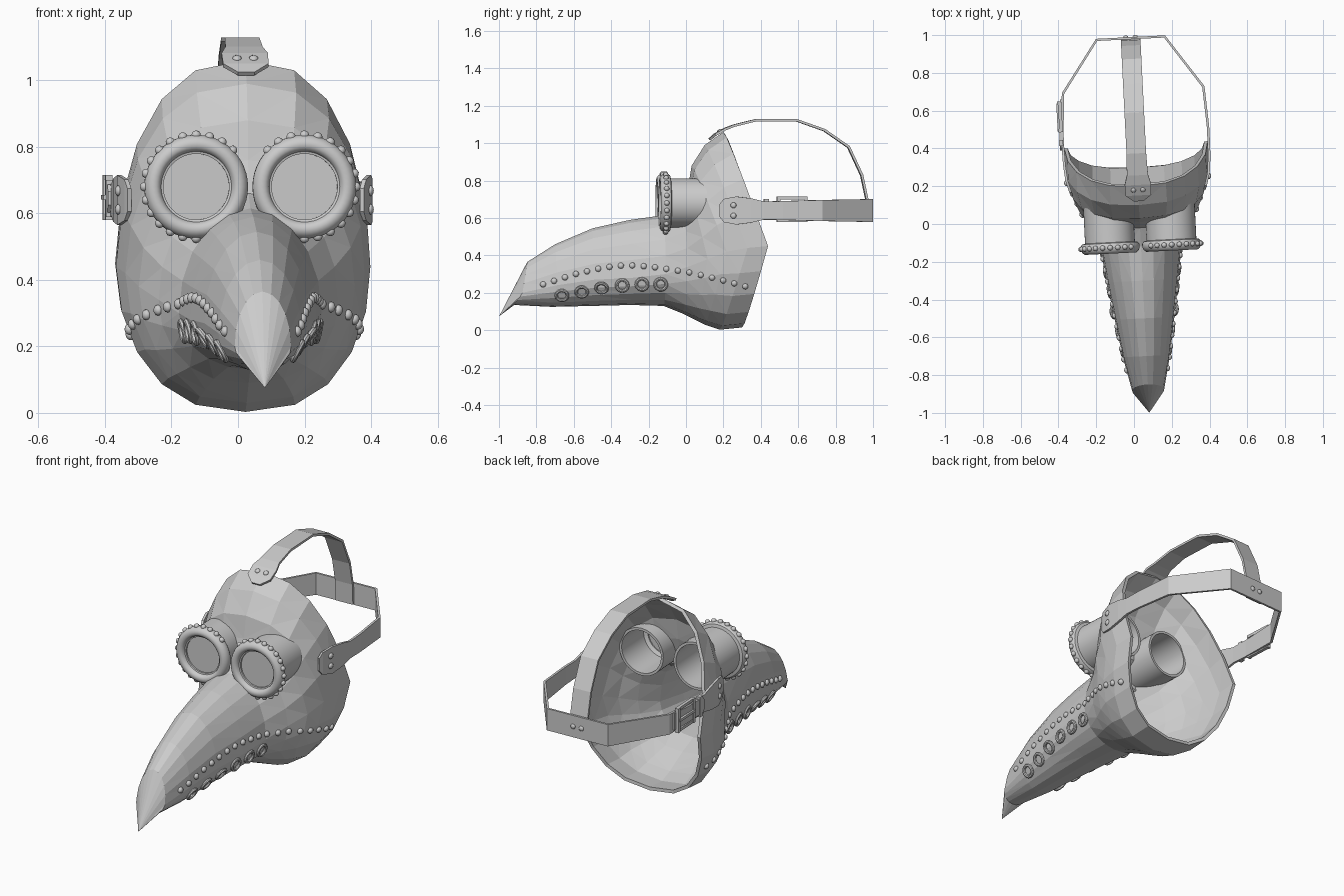
import bpy, bmesh, math
from mathutils import Matrix, Vector
from mathutils.bvhtree import BVHTree

if "Cube" in bpy.data.objects:
    bpy.data.objects.remove(bpy.data.objects["Cube"])

def finish(bm, name, smooth=False, fix=True):
    if fix:
        bmesh.ops.recalc_face_normals(bm, faces=bm.faces[:])
    me = bpy.data.meshes.new(name)
    bm.to_mesh(me)
    bm.free()
    ob = bpy.data.objects.new(name, me)
    bpy.context.collection.objects.link(ob)
    bpy.ops.object.select_all(action='DESELECT')
    ob.select_set(True)
    bpy.context.view_layer.objects.active = ob
    if smooth:
        bpy.ops.object.shade_smooth_by_angle(angle=math.radians(40))
    return ob

def lathe(bm, profile, seg, mat):
    """Spin a closed (radius, height) profile round the local z axis."""
    rings = []
    for i in range(seg):
        a = 2 * math.pi * i / seg
        rings.append([bm.verts.new(mat @ Vector((r * math.cos(a), r * math.sin(a), h))) for r, h in profile])
    n = len(profile)
    for i in range(seg):
        a, b = rings[i], rings[(i + 1) % seg]
        for k in range(n):
            bm.faces.new((a[k], b[k], b[(k + 1) % n], a[(k + 1) % n]))

def bead(bm, pos, normal, r, flat=0.8):
    m = Matrix.Translation(pos) @ Vector(normal).to_track_quat('Z', 'Y').to_matrix().to_4x4()
    bmesh.ops.create_icosphere(bm, subdivisions=2, radius=r, matrix=m @ Matrix.Diagonal((1, 1, flat, 1)))

def box(bm, centre, size):
    bmesh.ops.create_cube(bm, size=1, matrix=Matrix.Translation(centre) @ Matrix.Diagonal((*size, 1)))

def strap(name, path, side, thickness=0.013):
    """Leather band along (point, half width) pairs, widened along the side axis."""
    bm = bmesh.new()
    side = Vector(side)
    rows = [(bm.verts.new(Vector(p) - side * w), bm.verts.new(Vector(p) + side * w)) for p, w in path]
    for a, b in zip(rows, rows[1:]):
        bm.faces.new((a[0], a[1], b[1], b[0]))
    ob = finish(bm, name)
    mod = ob.modifiers.new("thickness", 'SOLIDIFY')
    mod.thickness, mod.offset = thickness, 0

def on_path(pts, n):
    """n evenly spaced points along a polyline."""
    pts = [Vector(p) for p in pts]
    lens = [(b - a).length for a, b in zip(pts, pts[1:])]
    out = []
    for i in range(n):
        d, k = sum(lens) * i / (n - 1), 0
        while k < len(lens) - 1 and d > lens[k]:
            d -= lens[k]
            k += 1
        out.append(pts[k].lerp(pts[k + 1], min(1, d / lens[k])))
    return out

# Mask shell: rings from beak to rim, each (top y,z), (bottom y,z), (side y,z, half width)
RINGS = [
    ((-.85, .365), (-.92, .135), (-.88, .20, .085)),
    ((-.70, .460), (-.72, .125), (-.70, .24, .125)),
    ((-.50, .545), (-.50, .130), (-.50, .27, .158)),
    ((-.30, .590), (-.30, .135), (-.30, .28, .190)),
    ((-.12, .615), (-.12, .130), (-.12, .30, .215)),
    ((-.02, .660), (-.02, .090), (.00, .34, .270)),
    ((.01, .760), (.05, .055), (.10, .38, .325)),
    ((.03, .880), (.10, .030), (.20, .42, .360)),
    ((.10, .990), (.18, .003), (.31, .44, .383)),
    ((.20, 1.060), (.30, .015), (.42, .45, .380)),
]
SEG = 20
bm = bmesh.new()
tip = bm.verts.new((0, -1, .075))
loops = []
for i, (T, B, S) in enumerate(RINGS):
    power = 1.0 if i < 5 else 0.8
    loop = []
    for j in range(SEG):
        t = 2 * math.pi * j / SEG
        s, c = math.sin(t), math.cos(t)
        end = T if c > 0 else B
        x = math.copysign(abs(s) ** power, s) * S[2] if abs(s) > 1e-6 else 0
        loop.append(bm.verts.new((x, S[0] + (end[0] - S[0]) * abs(c), S[1] + (end[1] - S[1]) * abs(c))))
    loops.append(loop)
for j in range(SEG):
    k = (j + 1) % SEG
    bm.faces.new((tip, loops[0][k], loops[0][j]))
    for a, b in zip(loops, loops[1:]):
        bm.faces.new((a[j], a[k], b[k], b[j]))
bmesh.ops.triangulate(bm, faces=bm.faces[:])
tree = BVHTree.FromBMesh(bm)
shell = finish(bm, "mask_shell", fix=False)
mod = shell.modifiers.new("thickness", 'SOLIDIFY')
mod.thickness, mod.offset = 0.018, -1
bpy.ops.object.modifier_apply(modifier=mod.name)

# Eye holes cut through the shell
EX, EZ = 0.163, 0.68
bm = bmesh.new()
for s in (-1, 1):
    bmesh.ops.create_cone(bm, cap_ends=True, segments=40, radius1=.124, radius2=.124, depth=.36,
                          matrix=Matrix.Translation((s * EX, .08, EZ)) @ Matrix.Rotation(math.pi / 2, 4, 'X'))
cutter = finish(bm, "eye_hole_cutter")
cutter.hide_render = True
bpy.context.view_layer.objects.active = shell
mod = shell.modifiers.new("eye_holes", 'BOOLEAN')
mod.operation, mod.solver, mod.object = 'DIFFERENCE', 'EXACT', cutter
bpy.ops.object.modifier_apply(modifier=mod.name)
bpy.data.objects.remove(cutter)

# Goggles: tube with rolled rim, lens and studs round the edge
GOGGLE = [(.132, -.12), (.132, .09), (.148, .094), (.156, .106), (.156, .124), (.149, .139), (.136, .149),
          (.121, .149), (.110, .141), (.106, .128), (.099, .126), (.099, .100), (.118, .09), (.118, -.12)]
for s, label in ((-1, "left"), (1, "right")):
    m = Matrix.Translation((s * EX, 0, EZ)) @ Matrix.Rotation(math.pi / 2, 4, 'X')
    bm = bmesh.new()
    lathe(bm, GOGGLE, 48, m)
    finish(bm, label + "_goggle", True)
    bm = bmesh.new()
    bmesh.ops.create_cone(bm, cap_ends=True, segments=48, radius1=.102, radius2=.102, depth=.01,
                          matrix=m @ Matrix.Translation((0, 0, .112)))
    finish(bm, label + "_lens")
    bm = bmesh.new()
    for i in range(24):
        a = 2 * math.pi * i / 24
        d = Vector((s * math.cos(a), 0, math.sin(a)))
        if d.x * s > -0.8:
            bead(bm, Vector((s * EX, -.118, EZ)) + d * .155, d, .0145, 1)
    finish(bm, label + "_goggle_studs", True)

# Beads and breathing eyelets, set on the shell on both sides
SEAM = [(-.77, .245), (-.6, .30), (-.45, .335), (-.33, .348), (-.2, .34), (0, .31), (.15, .275), (.3, .235)]
EYELETS = [(-.67, .187), (-.565, .206), (-.46, .227), (-.35, .24), (-.245, .246), (-.145, .246)]
RING = [(.030 + .009 * math.cos(a), .009 * math.sin(a)) for a in [2 * math.pi * k / 8 for k in range(8)]]
beads, eyelets = bmesh.new(), bmesh.new()
for s in (-1, 1):
    for y, z in on_path(SEAM, 19):
        hit, n, _, _ = tree.ray_cast(Vector((s, y, z)), Vector((-s, 0, 0)))
        if hit:
            bead(beads, hit + n * .002, n, .0165)
    for y, z in EYELETS:
        hit, n, _, _ = tree.ray_cast(Vector((s, y, z)), Vector((-s, 0, 0)))
        if hit:
            m = Matrix.Translation(hit + n * .003) @ n.to_track_quat('Z', 'Y').to_matrix().to_4x4()
            lathe(eyelets, RING, 24, m)
finish(beads, "seam_beads", True)
finish(eyelets, "breathing_eyelets", True)

# Head band running round the back, with wide tabs on the temples
HALF = [(.350, .165, .035), (.358, .185, .062), (.376, .25, .075), (.384, .33, .065), (.386, .40, .048),
        (.386, .50, .050), (.372, .71, .056), (.18, .985, .061)]
band = [((x, y, .64), w) for x, y, w in HALF] + [((-x, y, .64), w) for x, y, w in reversed(HALF)]
strap("head_band", band, (0, 0, 1))

# Strap over the crown
TOP = [(.125, 1.02, .025), (.155, 1.045, .068), (.21, 1.076, .07), (.26, 1.095, .056), (.375, 1.123, .052),
       (.59, 1.123, .052), (.74, 1.07, .052), (.87, .98, .052), (.94, .83, .052), (.968, .70, .052), (.973, .585, .052)]
strap("crown_strap", [((0, y, z), w) for y, z, w in TOP], (1, 0, 0))

# Strap rivets
bm = bmesh.new()
for s in (-1, 1):
    for z in (.612, .668):
        bead(bm, (s * .380, .235, z), (s, -.2, 0), .016, .6)
    bead(bm, (s * .025, .18, 1.066), (0, -.5, .85), .014, .6)
    bead(bm, (s * .025, .992, .64), (0, 1, 0), .014, .6)
finish(bm, "strap_rivets", True)

# Buckle with prong, keeper loop and tongue on the left of the band
bm = bmesh.new()
for z in (.588, .708):
    box(bm, (-.392, .587, z), (.018, .16, .016))
for y in (.515, .66):
    box(bm, (-.396, y, .648), (.018, .018, .136))
box(bm, (-.404, .585, .648), (.012, .15, .014))
box(bm, (-.395, .45, .645), (.022, .028, .112))
finish(bm, "buckle")
strap("buckle_tongue", [((-.397, .41, .645), .02), ((-.398, .43, .645), .042), ((-.394, .58, .645), .045),
                        ((-.383, .68, .645), .048)], (0, 0, 1), .01)

# The whole mask sits slightly turned
turn = Matrix.Translation((.031, 0, 0)) @ Matrix.Rotation(.05, 4, 'Z')
for ob in list(bpy.context.scene.objects):
    ob.matrix_world = turn @ ob.matrix_world
